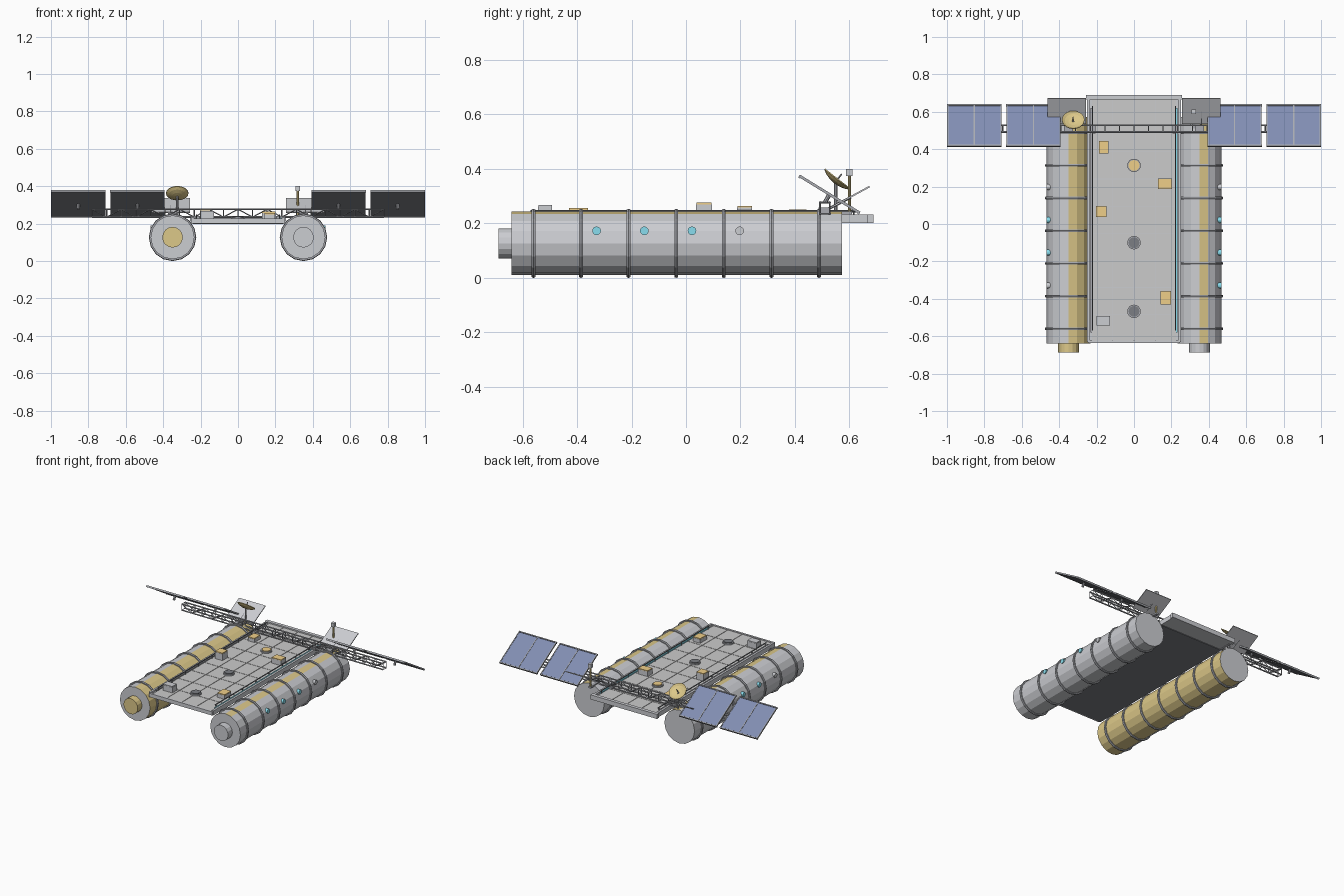
import bpy, bmesh, math, random
from mathutils import Vector, Matrix

if "Cube" in bpy.data.objects:
    bpy.data.objects.remove(bpy.data.objects["Cube"])

random.seed(4)

def mat(name, r, g, b):
    m = bpy.data.materials.new(name)
    m.diffuse_color = (r, g, b, 1)
    m.use_nodes = True
    m.node_tree.nodes["Principled BSDF"].inputs["Base Color"].default_value = m.diffuse_color
    return m

GOLD = mat("gold_foil", .72, .58, .25)
AMBER = mat("amber", .86, .62, .25)
BLUE = mat("solar_blue", .22, .27, .45)
CYAN = mat("cyan", .25, .72, .85)
DARK = mat("dark_grey", .2, .21, .23)
STEEL = mat("steel", .4, .41, .44)
HULL = mat("hull", .6, .61, .64)
TILES = [mat("tile_%d" % i, c, c, c + .01) for i, c in enumerate((.58, .62, .66))]

def finish(bm, name, m=None):
    me = bpy.data.meshes.new(name)
    bm.to_mesh(me)
    bm.free()
    ob = bpy.data.objects.new(name, me)
    bpy.context.collection.objects.link(ob)
    if m:
        me.materials.append(m)
    return ob

def add_box(bm, c, s, rx=0):
    M = Matrix.Translation(c) @ Matrix.Rotation(rx, 4, 'X') @ Matrix.Diagonal((*s, 1))
    return bmesh.ops.create_cube(bm, size=1, matrix=M)['verts']

def box(name, c, s, m=None, rx=0):
    bm = bmesh.new()
    add_box(bm, c, s, rx)
    return finish(bm, name, m)

def add_rod(bm, a, b, r, n=6, r2=None):
    a, b = Vector(a), Vector(b)
    d = b - a
    M = Matrix.Translation((a + b) / 2) @ d.to_track_quat('Z', 'Y').to_matrix().to_4x4()
    bmesh.ops.create_cone(bm, cap_ends=True, segments=n, radius1=r,
                          radius2=r if r2 is None else r2, depth=d.length, matrix=M)

def rod(name, a, b, r, n=6, m=None, r2=None):
    bm = bmesh.new()
    add_rod(bm, a, b, r, n, r2)
    return finish(bm, name, m)

# Twin pressure hulls with foil strips, ribs, docking collars and windows
HX, HZ, R = .35, .127, .117
for side, s in (("left", -1), ("right", 1)):
    hull = rod(side + "_hull", (s * HX, -.64, HZ), (s * HX, .572, HZ), R, 16, HULL)
    hull.data.materials.append(GOLD)
    for p in hull.data.polygons:
        if abs(p.normal.y) < .5:
            a = math.degrees(math.atan2(p.normal.z, p.normal.x))
            if (s < 0 and -115 < a < 90) or (s > 0 and 67 < a < 90):
                p.material_index = 1
    rod(side + "_docking_collar", (s * HX, -.688, HZ), (s * HX, -.638, HZ), .055, 16,
        GOLD if s < 0 else HULL)
    bm = bmesh.new()
    for i in range(7):
        y = -.56 + i * .1747
        loops = []
        for rr, dy in ((.112, -.007), (.124, -.007), (.127, 0), (.124, .007), (.112, .007)):
            loops.append([bm.verts.new((s * HX + rr * math.cos(k * math.pi / 8), y + dy,
                                        HZ + rr * math.sin(k * math.pi / 8))) for k in range(16)])
        for l0, l1 in zip(loops, loops[1:]):
            for k in range(16):
                j = (k + 1) % 16
                bm.faces.new((l0[k], l0[j], l1[j], l1[k]))
    bmesh.ops.recalc_face_normals(bm, faces=bm.faces)
    finish(bm, side + "_hull_ribs", STEEL)
    lit = (0, 1, 2) if s > 0 else (1, 2)
    for i in range(4):
        y = -.328 + i * .175
        rod("%s_window_%d" % (side, i), (s * (HX + .09), y, .173), (s * (HX + .117), y, .173),
            .016, 12, CYAN if i in lit else HULL)

# Deck slab, underside, tiles and frame
box("deck", (0, .02, .211), (.49, 1.3, .016), HULL)
box("deck_underside", (0, -.03, .2015), (.488, 1.19, .005), DARK)
bm = bmesh.new()
for i in range(4):
    for j in range(9):
        x, y = -.1695 + i * .113, -.557 + j * .145
        vs = add_box(bm, (x, y, .221), (.11, .142, .006))
        k = random.randrange(3)
        for f in {f for v in vs for f in v.link_faces}:
            f.material_index = k
tiles = finish(bm, "deck_tiles", TILES[0])
for t in TILES[1:]:
    tiles.data.materials.append(t)
box("deck_back_beam", (0, .677, .217), (.515, .024, .032), HULL)
box("deck_front_beam", (0, -.63, .215), (.49, .014, .026), HULL)
for side, s in (("left", -1), ("right", 1)):
    box(side + "_deck_edge", (s * .243, .02, .217), (.014, 1.3, .032), HULL)
    # Handrail with posts, light strip on one side
    bm = bmesh.new()
    add_rod(bm, (s * .222, -.57, .245), (s * .222, .63, .245), .004)
    for i in range(9):
        y = -.56 + i * .147
        add_rod(bm, (s * .222, y, .218), (s * .222, y, .245), .003)
    finish(bm, side + "_handrail", DARK)
    box(side + "_light_strip", (s * .228, .02, .228), (.008, 1.2, .008), CYAN if s > 0 else STEEL)

# Equipment boxes (x, y, width, depth, top) and round hatches on the deck
for i, (x, y, w, d, top, c) in enumerate((
        (-.162, .41, .05, .068, .252, AMBER), (.165, .215, .075, .055, .264, AMBER),
        (-.175, .066, .058, .058, .276, AMBER), (.17, -.395, .058, .072, .256, AMBER),
        (-.165, -.517, .072, .052, .268, None))):
    box("equipment_box_%d" % i, (x, y, (.22 + top - .006) / 2), (w, d, top - .226), HULL)
    box("equipment_lid_%d" % i, (x, y, top - .004), (w * .96, d * .96, .008), c or HULL)
for i, (y, c) in enumerate(((.313, AMBER), (-.1, DARK), (-.467, DARK))):
    rod("hatch_rim_%d" % i, (0, y, .22), (0, y, .234), .036, 16, STEEL)
    rod("hatch_%d" % i, (0, y, .23), (0, y, .239), .029, 16, c)

# Cross truss: four chords, frames and diagonals
Y0, Y1, Z0, Z1, TX, N = .492, .527, .235, .277, .78, 20
bm = bmesh.new()
for y in (Y0, Y1):
    for z in (Z0, Z1):
        add_rod(bm, (-TX, y, z), (TX, y, z), .005)
for i in range(N + 1):
    x = -TX + i * 2 * TX / N
    q = [(x, Y0, Z0), (x, Y1, Z0), (x, Y1, Z1), (x, Y0, Z1)]
    for k in range(4):
        add_rod(bm, q[k], q[(k + 1) % 4], .003, 4)
    if i < N:
        x2 = x + 2 * TX / N
        for y in (Y0, Y1):
            z = (Z0, Z1) if i % 2 else (Z1, Z0)
            add_rod(bm, (x, y, z[0]), (x2, y, z[1]), .003, 4)
finish(bm, "cross_truss", STEEL)

# Solar wings: blue cells above, dark backing, frame bars
PC = Vector((0, .526, .306))
TILT = -math.atan2(.135, .22)
def on_panel(x, v, w):
    return Matrix.Rotation(TILT, 3, 'X') @ Vector((x, v, w)) + PC
for side, s in (("left", -1), ("right", 1)):
    for i, cx in enumerate((.538, .854)):
        x = s * cx
        tag = "%s_solar_panel_%d" % (side, i)
        box(tag + "_backing", on_panel(x, 0, -.002), (.286, .258, .004), DARK, TILT)
        for k in (-1, 1):
            box("%s_cells_%d" % (tag, k + 1), on_panel(x + k * .071, 0, .002),
                (.136, .244, .004), BLUE, TILT)
        bm = bmesh.new()
        for v in (-.127, .127):
            add_box(bm, on_panel(x, v, 0), (.292, .007, .012), TILT)
        for u in (-.142, 0, .142):
            add_box(bm, on_panel(x + u, 0, .001), (.006, .254, .01), TILT)
        finish(bm, tag + "_frame", STEEL)
        rod(tag + "_mount", (x, .51, .277), on_panel(x, 0, -.002), .008, 8, STEEL)

    # Radiator plate tilted the other way, on a strut
    box(side + "_radiator", (s * .36, .605, .298), (.205, .156, .006), HULL, math.atan2(.075, .138))
    rod(side + "_radiator_strut", (s * .36, .525, .255), (s * .36, .605, .296), .005, 6, STEEL)
    # Truss saddle on the hull
    box(side + "_truss_saddle", (s * HX, .508, .243), (.05, .045, .03), STEEL)
    box(side + "_truss_foot", (s * .22, .508, .228), (.03, .05, .024), STEEL)

# Dish antenna on a short mast
rod("dish_mast", (-.325, .55, .235), (-.325, .55, .35), .006, 8, STEEL)
bm = bmesh.new()
prof = [(0, -.014), (.025, -.011), (.045, -.005), (.06, .004), (.06, .008), (.045, -.001), (.025, -.007), (0, -.01)]
bmesh.ops.spin(bm, geom=(lambda v: v + [bm.edges.new(e) for e in zip(v, v[1:])])(
    [bm.verts.new((r, 0, z)) for r, z in prof]), axis=(0, 0, 1), cent=(0, 0, 0), steps=20, angle=2 * math.pi)
bmesh.ops.remove_doubles(bm, verts=bm.verts, dist=.0005)
bmesh.ops.recalc_face_normals(bm, faces=bm.faces)
DM = Matrix.Translation((-.325, .553, .358)) @ Matrix.Rotation(-math.radians(38), 4, 'X')
bm.transform(DM)
finish(bm, "dish", GOLD)
rod("dish_feed", DM @ Vector((0, 0, -.01)), DM @ Vector((0, 0, .03)), .003, 6, STEEL)

# Sensor mast
rod("sensor_mast", (.32, .6, .235), (.32, .6, .38), .006, 8, GOLD)
box("sensor_mast_arm", (.32, .56, .238), (.02, .1, .012), STEEL)
box("sensor_head", (.32, .6, .387), (.024, .024, .026), HULL)
